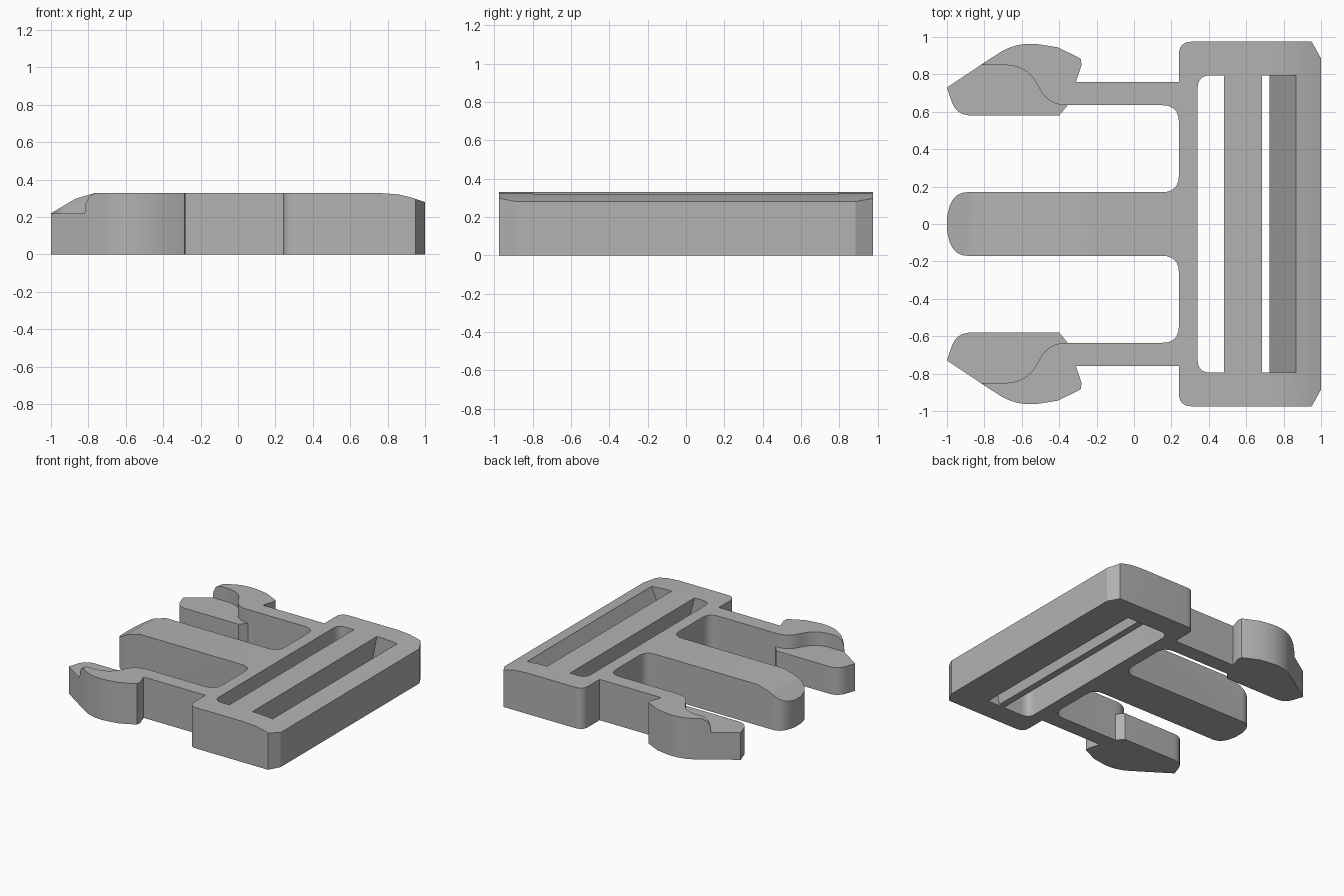
import bpy
from mathutils import Vector

old = bpy.data.objects.get("Cube")
if old:
    bpy.data.objects.remove(old, do_unlink=True)

TOP, LOW = 0.33, 0.22          # full thickness and recessed hook height

grey = bpy.data.materials.new("grey plastic")
grey.use_nodes = True
grey.diffuse_color = (0.45, 0.45, 0.45, 1)
grey.node_tree.nodes["Principled BSDF"].inputs["Base Color"].default_value = grey.diffuse_color


def rounded(points, steps=6):
    """Outline from (x, y) corners; (x, y, r) corners are rounded off."""
    out = []
    for i, p in enumerate(points):
        c = Vector(p[:2])
        if len(p) == 2:
            out.append(c)
            continue
        before = Vector(points[i - 1][:2])
        after = Vector(points[(i + 1) % len(points)][:2])
        a = c + (before - c).normalized() * p[2]
        b = c + (after - c).normalized() * p[2]
        for k in range(steps + 1):
            t = k / steps
            out.append(a * (1 - t) ** 2 + c * 2 * t * (1 - t) + b * t * t)
    return out


def prism(name, outline, lo, hi, axis="z"):
    """Extrude a plan (axis z) or a side profile (axis y)."""
    area = sum(a.x * b.y - b.x * a.y for a, b in zip(outline, outline[1:] + outline[:1]))
    if (area < 0) != (axis == "y"):
        outline = outline[::-1]
    place = (lambda p, h: (p.x, p.y, h)) if axis == "z" else (lambda p, h: (p.x, h, p.y))
    n = len(outline)
    verts = [place(p, h) for h in (lo, hi) for p in outline]
    faces = [tuple(reversed(range(n))), tuple(range(n, 2 * n))]
    faces += [(i, (i + 1) % n, n + (i + 1) % n, n + i) for i in range(n)]
    mesh = bpy.data.meshes.new(name)
    mesh.from_pydata(verts, [], faces)
    mesh.materials.append(grey)
    obj = bpy.data.objects.new(name, mesh)
    bpy.context.collection.objects.link(obj)
    return obj


def activate(obj):
    bpy.ops.object.select_all(action="DESELECT")
    obj.select_set(True)
    bpy.context.view_layer.objects.active = obj


def cut(obj, cutter):
    cutter.hide_render = True
    mod = obj.modifiers.new("cut", "BOOLEAN")
    mod.operation, mod.solver, mod.object = "DIFFERENCE", "EXACT", cutter
    activate(obj)
    bpy.ops.object.modifier_apply(modifier=mod.name)
    bpy.data.objects.remove(cutter, do_unlink=True)


def mirrored(points):
    return points + [(p[0], -p[1], *p[2:]) for p in reversed(points)]


# Body: frame, spring arms and centre prong in one plan outline
half = [(-1.0, 0.04), (-0.985, 0.10), (-0.95, 0.17, 0.06), (0.24, 0.17, 0.09),
        (0.24, 0.635, 0.09), (-0.32, 0.635), (-0.32, 0.76), (0.24, 0.76),
        (0.24, 0.975, 0.07), (0.95, 0.975), (1.0, 0.885)]
body = prism("buckle_body", rounded(mirrored(half)), 0, TOP)

# Strap opening, sloping outer edge and sloping prong tip
opening = [(0.34, 0.795, 0.07), (0.865, 0.795)]
cut(body, prism("opening_cutter", rounded(mirrored(opening)), -0.1, 0.5))
edge = [(0.74, TOP), (0.85, 0.322), (0.92, 0.307), (1.0, 0.28), (1.1, 0.24), (1.1, 0.5), (0.74, 0.5)]
cut(body, prism("edge_cutter", rounded(edge), -1.1, 1.1, "y"))
tip = [(-1.1, 0.165), (-1.0, LOW), (-0.87, 0.298), (-0.76, TOP), (-0.76, 0.5), (-1.1, 0.5)]
cut(body, prism("tip_cutter", rounded(tip), -0.3, 0.3, "y"))

# Strap bars across the opening
bar = [(0.48, TOP), (0.685, TOP), (0.62, 0.01), (0.565, 0.01)]
wedge = [(0.865, 0.32), (0.865, 0), (0.725, 0)]
parts = [body,
         prism("strap_bar", rounded(bar), -0.795, 0.795, "y"),
         prism("outer_bar_slope", rounded(wedge), -0.795, 0.795, "y")]

# Hooks: a low pad with a raised outer rim that runs into the arm
rim = [(-0.82, 0.85), (-0.69, 0.935, 0.04), (-0.58, 0.972, 0.08), (-0.41, 0.945),
       (-0.285, 0.885), (-0.28, 0.85), (-0.31, 0.76)]
pad_inner = [(-0.31, 0.635), (-0.355, 0.635), (-0.40, 0.58), (-0.95, 0.58, 0.08), (-1.0, 0.73)]
rim_inner = [(-0.31, 0.635), (-0.46, 0.635, 0.10), (-0.57, 0.85, 0.12)]
for side, name in ((1, "back"), (-1, "front")):
    flip = lambda pts: [Vector((p.x, side * p.y)) for p in rounded(pts)]
    parts.append(prism(name + "_hook_pad", flip(rim + pad_inner), 0, LOW))
    raised = prism(name + "_hook_rim", flip(rim + rim_inner), LOW, TOP)
    nose = [(-0.9, 0.1), (-0.82, 0.22), (-0.815, 0.27), (-0.795, 0.31), (-0.76, TOP),
            (-0.76, 0.5), (-0.9, 0.5)]
    cut(raised, prism("nose_cutter", rounded(nose), -1.1, 1.1, "y"))
    parts.append(raised)

for obj in parts:
    activate(obj)
    bpy.ops.object.shade_smooth_by_angle(angle=0.5)
